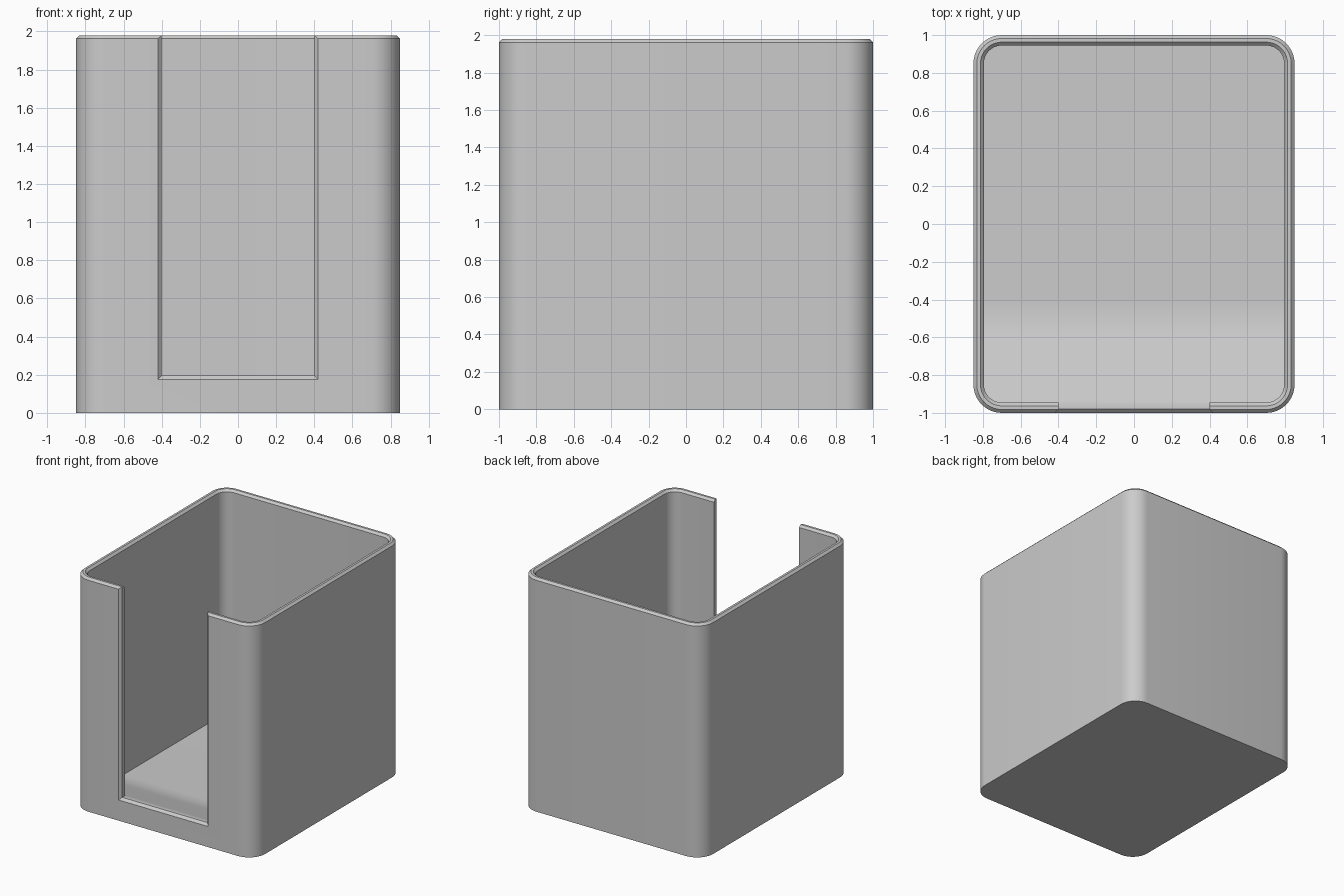
import bpy, bmesh, math

if "Cube" in bpy.data.objects:
    bpy.data.objects.remove(bpy.data.objects["Cube"])

HX, HY, H = 0.85, 1.0, 1.98      # half width, half depth, height
R, WALL, CH = 0.15, 0.055, 0.018  # corner radius, wall, rim chamfer
FLOOR, SILL = 0.06, 0.195

grey = bpy.data.materials.new("light grey")
grey.diffuse_color = (0.6, 0.6, 0.6, 1)
grey.use_nodes = True
grey.node_tree.nodes["Principled BSDF"].inputs["Base Color"].default_value = grey.diffuse_color


def make_object(name, bm):
    bmesh.ops.recalc_face_normals(bm, faces=bm.faces)
    mesh = bpy.data.meshes.new(name)
    bm.to_mesh(mesh)
    bm.free()
    mesh.materials.append(grey)
    obj = bpy.data.objects.new(name, mesh)
    bpy.context.collection.objects.link(obj)
    return obj


def rounded_ring(bm, inset, z, steps=10):
    """Rounded rectangle of vertices, inset from the outer wall."""
    r = R - inset
    ring = []
    for k, (sx, sy) in enumerate([(1, 1), (-1, 1), (-1, -1), (1, -1)]):
        for i in range(steps + 1):
            a = math.pi / 2 * (k + i / steps)
            ring.append(bm.verts.new((sx * (HX - R) + r * math.cos(a),
                                      sy * (HY - R) + r * math.sin(a), z)))
    return ring


def loft(bm, rings):
    for a, b in zip(rings, rings[1:]):
        n = len(a)
        for i in range(n):
            bm.faces.new((a[i], a[(i + 1) % n], b[(i + 1) % n], b[i]))
    bm.faces.new(rings[0])
    bm.faces.new(rings[-1])


def boolean(obj, tool, operation):
    mod = obj.modifiers.new(operation.lower(), 'BOOLEAN')
    mod.object, mod.operation, mod.solver = tool, operation, 'EXACT'
    bpy.context.view_layer.objects.active = obj
    bpy.ops.object.modifier_apply(modifier=mod.name)
    bpy.data.objects.remove(tool)


# Box shell: outer wall, chamfered rim, inner wall, floor
bm = bmesh.new()
loft(bm, [rounded_ring(bm, d, z) for d, z in [
    (0, 0), (0, H - CH), (CH, H), (WALL - CH, H), (WALL, H - CH), (WALL, FLOOR)]])
box = make_object("open_box", bm)

# Floor ramp rising to the front sill, with a soft start
start, blend, end = -0.40, 0.20, -HY + WALL
slope = (SILL - FLOOR) / (start - end - blend / 2)
profile = [(start, FLOOR)]
for i in range(1, 9):
    t = i / 8
    profile.append((start - blend * t, FLOOR + slope * blend * t * t / 2))
profile += [(end, SILL), (end - 0.005, SILL), (end - 0.005, 0.03), (start, 0.03)]
bm = bmesh.new()
sides = [[bm.verts.new((x, y, z)) for y, z in profile] for x in (-HX + 0.045, HX - 0.045)]
loft(bm, sides)
boolean(box, make_object("ramp", bm), 'UNION')

# Front slot, flared towards the outside to give a chamfered edge
bm = bmesh.new()
loft(bm, [[bm.verts.new((x, y, z)) for x, z in
           [(-0.40 - f, SILL - f), (0.40 + f, SILL - f), (0.40 + f, 2.2), (-0.40 - f, 2.2)]]
          for y, f in [(-0.85, 0), (-HY + 0.02, 0), (-HY - 0.02, 0.04)]])
boolean(box, make_object("slot_cutter", bm), 'DIFFERENCE')

# Smooth corners and ramp, crisp edges elsewhere
bpy.ops.object.select_all(action='DESELECT')
box.select_set(True)
bpy.context.view_layer.objects.active = box
bpy.ops.object.shade_smooth_by_angle(angle=math.radians(30))
